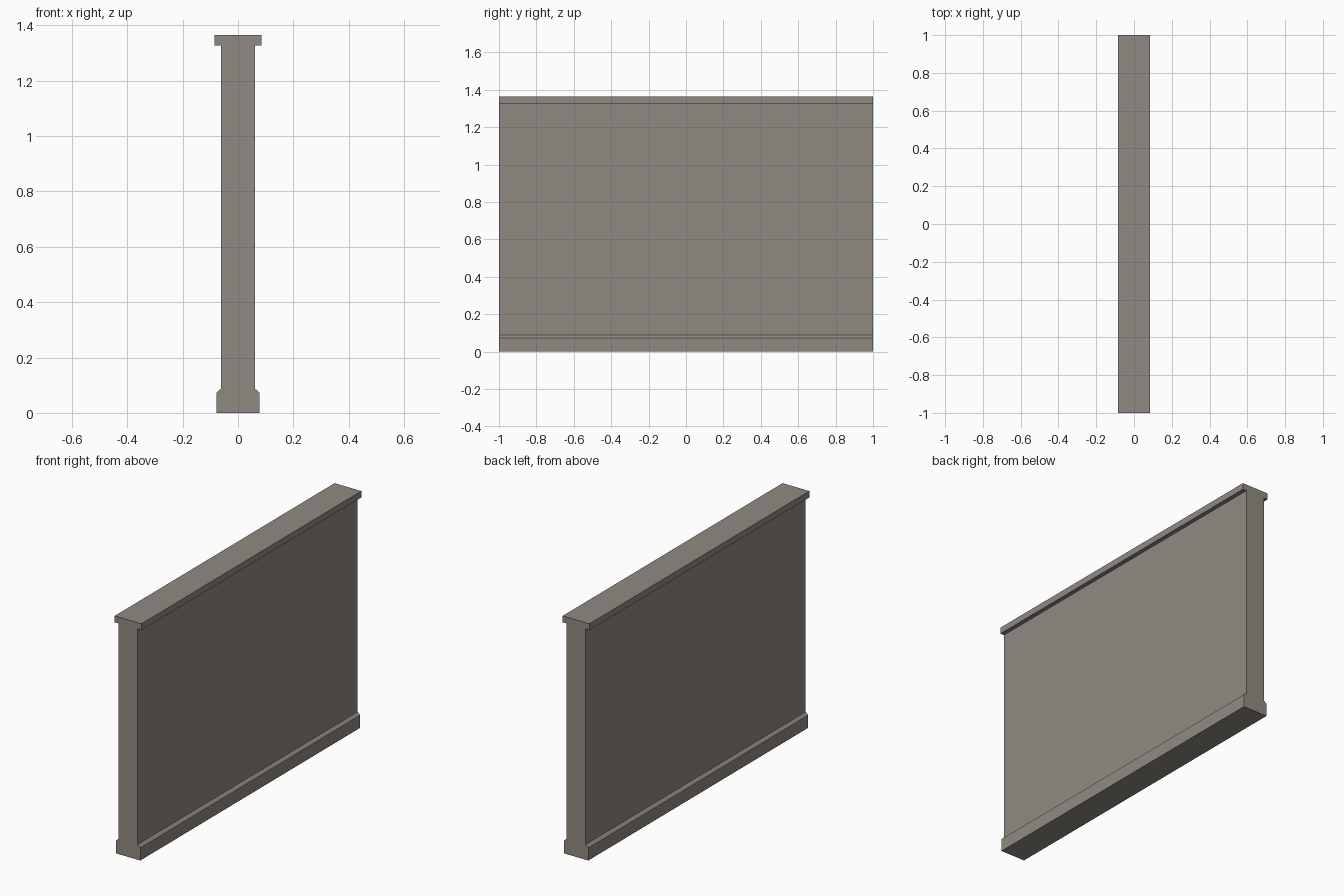
import bpy, bmesh

if "Cube" in bpy.data.objects:
    bpy.data.objects.remove(bpy.data.objects["Cube"])

stone = bpy.data.materials.new("warm_grey_stone")
stone.diffuse_color = (0.28, 0.255, 0.22, 1)
stone.use_nodes = True
stone.node_tree.nodes["Principled BSDF"].inputs["Base Color"].default_value = stone.diffuse_color

# Right half of the wall cross-section (x, z): plinth, chamfer, wall, coping
half = [(0.078, 0), (0.078, 0.073), (0.061, 0.088),
        (0.061, 1.328), (0.085, 1.328), (0.085, 1.365)]
profile = half + [(-x, z) for x, z in reversed(half)]

# Extrude the mirrored profile along the wall's length
bm = bmesh.new()
end = bm.faces.new([bm.verts.new((x, -1, z)) for x, z in profile])
ext = bmesh.ops.extrude_face_region(bm, geom=[end], use_keep_orig=True)
bmesh.ops.translate(bm, vec=(0, 2, 0),
                    verts=[g for g in ext["geom"] if isinstance(g, bmesh.types.BMVert)])
bmesh.ops.recalc_face_normals(bm, faces=bm.faces[:])

mesh = bpy.data.meshes.new("wall_section")
bm.to_mesh(mesh)
bm.free()
mesh.materials.append(stone)
wall = bpy.data.objects.new("wall_section", mesh)
bpy.context.collection.objects.link(wall)
